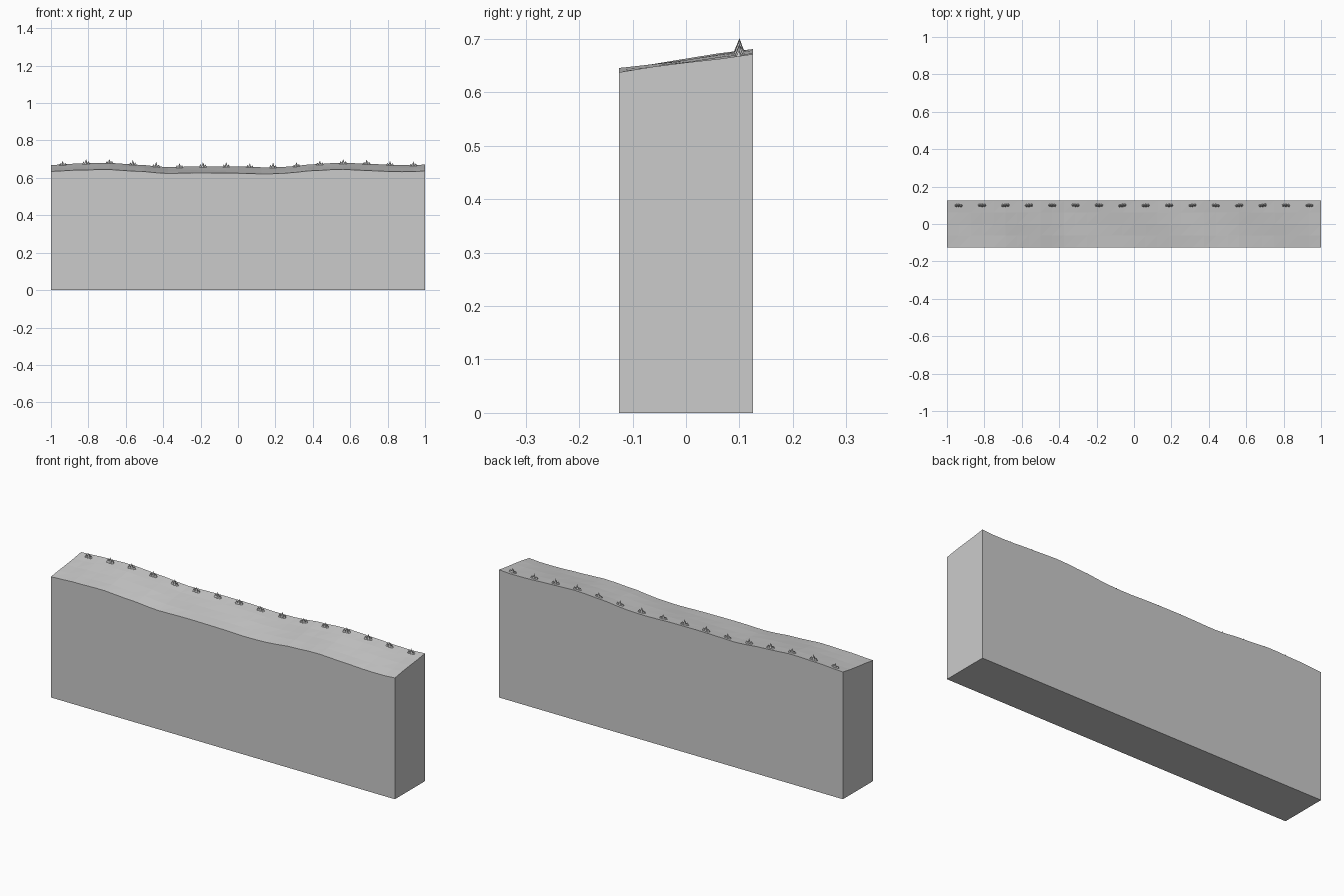
import bpy, bmesh, math, random
from mathutils import Matrix, Vector

if "Cube" in bpy.data.objects:
    bpy.data.objects.remove(bpy.data.objects["Cube"])
random.seed(4)

stone = bpy.data.materials.new("plain_grey")
stone.diffuse_color = (0.6, 0.6, 0.6, 1)
stone.use_nodes = True
stone.node_tree.nodes["Principled BSDF"].inputs["Base Color"].default_value = stone.diffuse_color

# Crest line of the block: (x, height at the middle of the slope)
CREST = [(-1, .651), (-.85, .658), (-.7, .663), (-.55, .655), (-.37, .641), (-.2, .643),
         (0, .643), (.15, .640), (.25, .643), (.4, .655), (.55, .662), (.7, .657),
         (.85, .652), (.92, .651), (1, .655)]

def top_z(x, y):
    z = CREST[-1][1]
    for (x0, z0), (x1, z1) in zip(CREST, CREST[1:]):
        if x0 <= x <= x1:
            t = (x - x0) / (x1 - x0)
            t = t * t * (3 - 2 * t)
            z = z0 + (z1 - z0) * t
            break
    return z + 0.14 * y + 0.0015 * math.sin(9 * x + 22 * y)

def make_object(name, bm):
    bmesh.ops.recalc_face_normals(bm, faces=bm.faces)
    mesh = bpy.data.meshes.new(name)
    bm.to_mesh(mesh)
    bm.free()
    mesh.materials.append(stone)
    obj = bpy.data.objects.new(name, mesh)
    bpy.context.collection.objects.link(obj)
    return obj

# Block with gently rolling, sloping top
NX, NY = 32, 4
bm = bmesh.new()
grid = [[bm.verts.new((x, y, top_z(x, y)))
         for y in (-.125 + .25 * j / NY for j in range(NY + 1))]
        for x in (-1 + 2 * i / NX for i in range(NX + 1))]
for i in range(NX):
    for j in range(NY):
        a, b, c, d = grid[i][j], grid[i + 1][j], grid[i + 1][j + 1], grid[i][j + 1]
        bm.faces.new((a, b, c))
        bm.faces.new((a, c, d))
rim = [e for e in bm.edges if e.is_boundary]
ext = bmesh.ops.extrude_edge_only(bm, edges=rim)["geom"]
for v in ext:
    if isinstance(v, bmesh.types.BMVert):
        v.co.z = 0
bmesh.ops.contextual_create(bm, geom=[e for e in ext if isinstance(e, bmesh.types.BMEdge)])
make_object("block", bm)

# Row of small spiky tufts along the back edge
bm = bmesh.new()
def spike(x, y, height, radius):
    sink = .006
    z = top_z(x, y) - sink
    bmesh.ops.create_cone(bm, cap_ends=True, segments=5, radius1=radius, radius2=0,
                          depth=height + sink,
                          matrix=Matrix.Translation((x, y, z + (height + sink) / 2))
                          @ Matrix.Rotation(random.uniform(0, 6), 4, 'Z'))
for k in range(16):
    x = -.9375 + .125 * k
    h = random.uniform(.022, .028)
    spike(x, .1, h, .012)
    for s in (-1, 1):
        spike(x + s * .013, .1 + random.uniform(-.002, .002), h * .55, .012)
make_object("tufts", bm)
